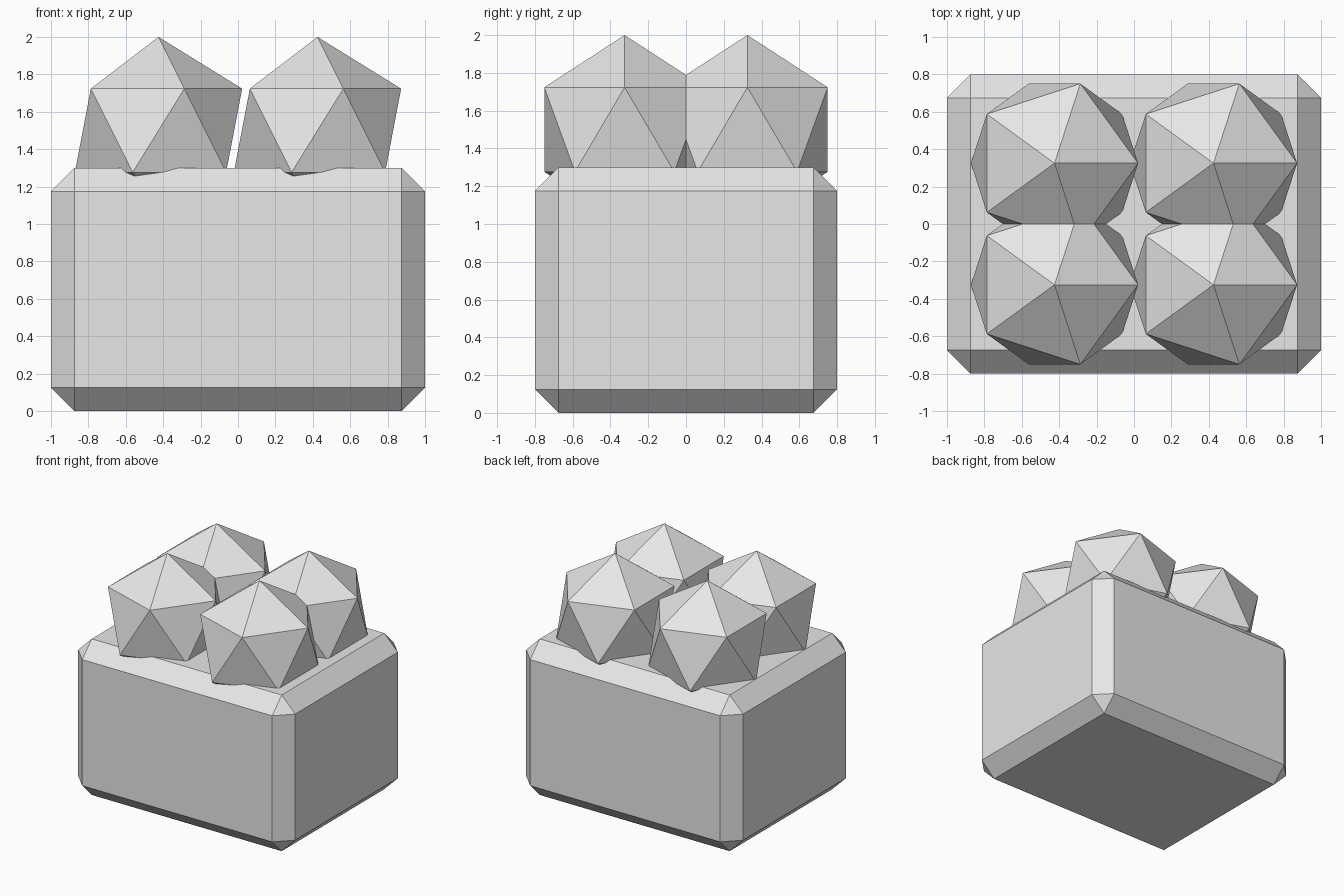
import bpy, bmesh

if "Cube" in bpy.data.objects:
    bpy.data.objects.remove(bpy.data.objects["Cube"])

mat = bpy.data.materials.new("light_grey")
mat.diffuse_color = (0.8, 0.8, 0.8, 1)
mat.use_nodes = True
mat.node_tree.nodes["Principled BSDF"].inputs["Base Color"].default_value = mat.diffuse_color


def finish(bm, name, location):
    mesh = bpy.data.meshes.new(name)
    bm.to_mesh(mesh)
    bm.free()
    mesh.materials.append(mat)
    obj = bpy.data.objects.new(name, mesh)
    obj.location = location
    bpy.context.collection.objects.link(obj)
    return obj


# Chamfered planter box
bm = bmesh.new()
bmesh.ops.create_cube(bm, size=1)
bmesh.ops.scale(bm, vec=(2, 1.6, 1.3), verts=bm.verts)
bmesh.ops.bevel(bm, geom=bm.edges[:], offset=0.125, segments=1,
                affect='EDGES', profile=0.5)
finish(bm, "box", (0, 0, 0.65))

# Four faceted balls sunk into the top
for side, x in (("left", -0.425), ("right", 0.425)):
    for end, y in (("front", -0.325), ("back", 0.325)):
        bm = bmesh.new()
        bmesh.ops.create_icosphere(bm, subdivisions=1, radius=0.5)
        finish(bm, f"ball_{end}_{side}", (x, y, 1.5))
